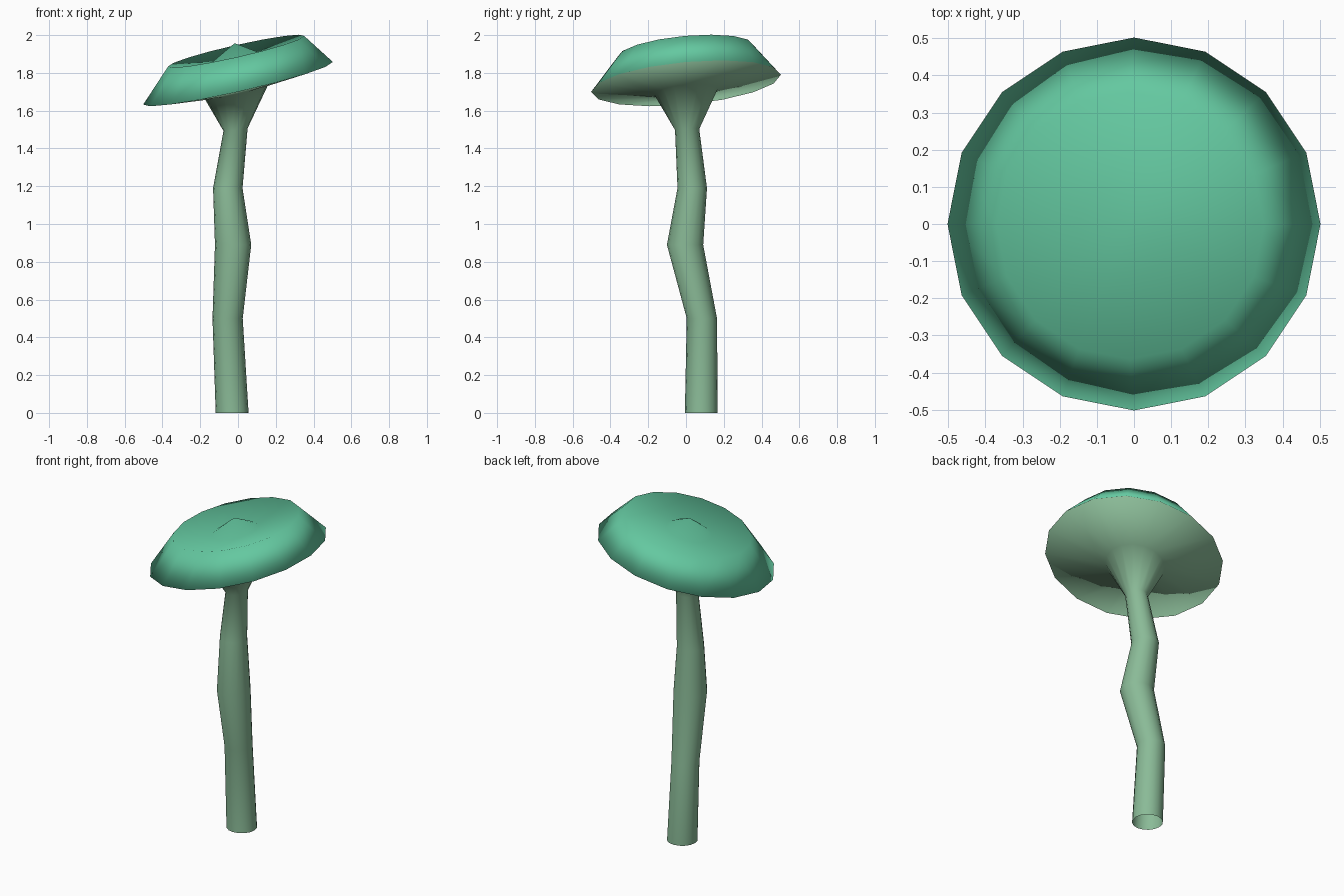
import bpy, bmesh, math

if "Cube" in bpy.data.objects:
    bpy.data.objects.remove(bpy.data.objects["Cube"])

SIDES = 16


def material(name, rgb):
    m = bpy.data.materials.new(name)
    m.diffuse_color = (*rgb, 1.0)
    m.use_nodes = True
    m.node_tree.nodes["Principled BSDF"].inputs["Base Color"].default_value = m.diffuse_color
    return m


stem_green = material("pale_sage_green", (0.255, 0.495, 0.31))
cap_green = material("teal_green", (0.127, 0.578, 0.352))

# Rings from the foot up: centre x, y, z, radius, tilt amount (0 flat, 1 full)
stem_rings = [
    (-0.031, 0.081, 0.000, 0.087, 0.0),
    (-0.055, 0.084, 0.500, 0.080, 0.0),
    (-0.026, -0.005, 0.890, 0.096, 0.0),
    (-0.054, 0.033, 1.190, 0.078, 0.0),
    (-0.013, 0.006, 1.500, 0.064, 0.5),
    (-0.008, 0.000, 1.700, 0.168, 1.0),   # flare under the cap
]
cap_rings = [
    (0.000, 0.000, 1.745, 0.502, 1.0),    # rim
    (-0.010, -0.004, 1.915, 0.360, 1.0),  # upper edge
    (-0.016, -0.008, 1.878, 0.130, 1.0),  # dip around the point
]
TIP = (-0.018, -0.010, 1.957)
TILT_X, TILT_Y = 0.225, 0.09

bm = bmesh.new()


def add_ring(cx, cy, cz, r, tilt):
    ring = []
    for i in range(SIDES):
        a = 2 * math.pi * i / SIDES
        dx, dy = r * math.cos(a), r * math.sin(a)
        ring.append(bm.verts.new((cx + dx, cy + dy,
                                  cz + tilt * (TILT_X * dx + TILT_Y * dy))))
    return ring


# One continuous skin: stem, flare and underside, then the cap
rings = [add_ring(*r) for r in stem_rings + cap_rings]
for n, (low, high) in enumerate(zip(rings, rings[1:])):
    for i in range(SIDES):
        j = (i + 1) % SIDES
        f = bm.faces.new((low[i], low[j], high[j], high[i]))
        f.material_index = 1 if n >= len(stem_rings) else 0

# Raised point in the middle of the cap
tip = bm.verts.new(TIP)
for i in range(SIDES):
    f = bm.faces.new((rings[-1][i], rings[-1][(i + 1) % SIDES], tip))
    f.material_index = 1

for f in bm.faces:
    f.smooth = True

mesh = bpy.data.meshes.new("mushroom_stem_and_cap")
bm.to_mesh(mesh)
bm.free()
mesh.materials.append(stem_green)
mesh.materials.append(cap_green)
obj = bpy.data.objects.new("mushroom_stem_and_cap", mesh)
bpy.context.collection.objects.link(obj)
